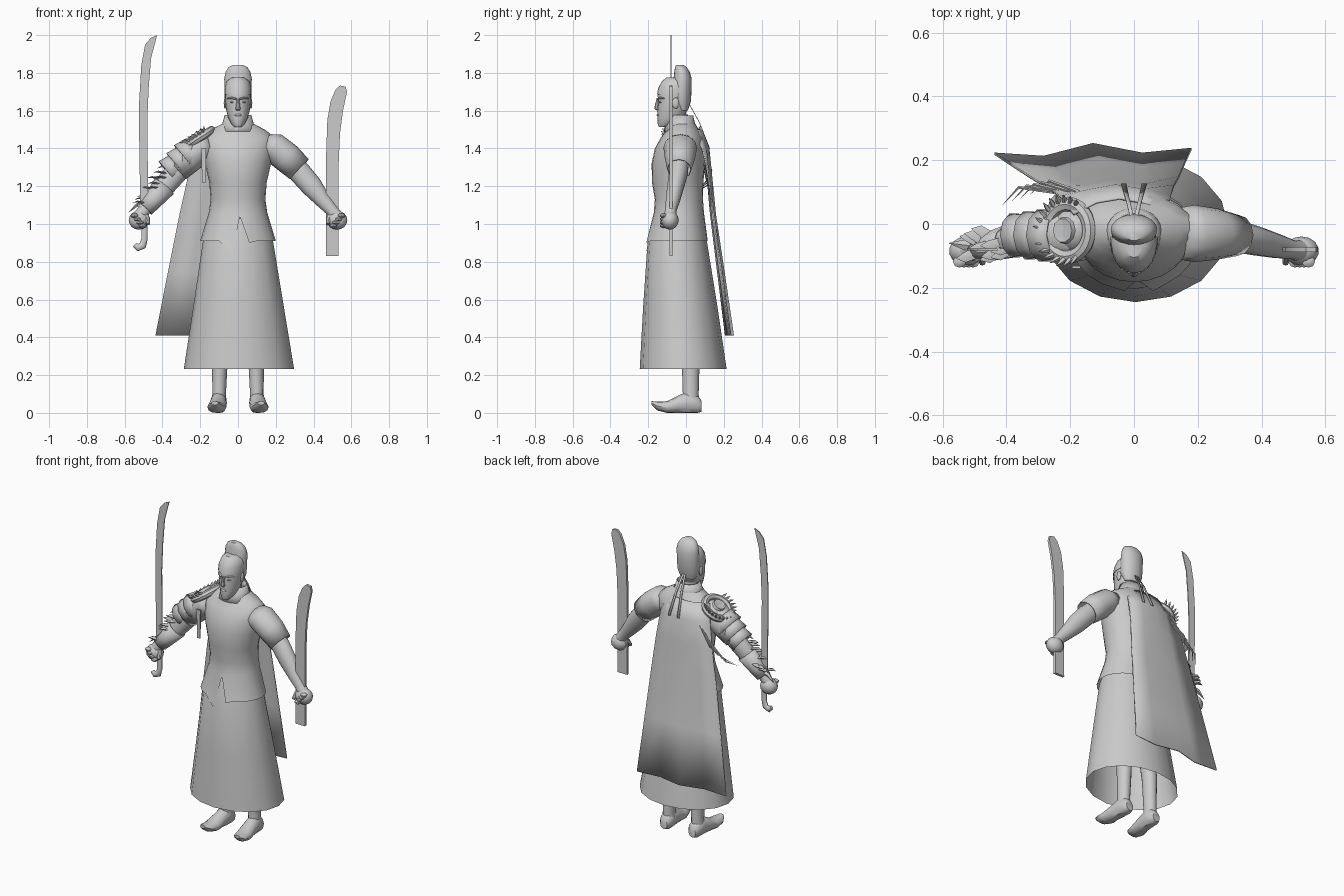
import bpy, bmesh, math, random
from mathutils import Vector, Matrix

random.seed(4)
grey = bpy.data.materials.new("plain_grey")
grey.diffuse_color = (0.6, 0.6, 0.6, 1)


def add(name, verts, faces, solid=0.0):
    me = bpy.data.meshes.new(name)
    me.from_pydata([tuple(v) for v in verts], [], faces)
    me.materials.append(grey)
    ob = bpy.data.objects.new(name, me)
    bpy.context.collection.objects.link(ob)
    if solid:
        mod = ob.modifiers.new("thickness", "SOLIDIFY")
        mod.thickness = solid
        mod.offset = 0
    return ob


def loft(name, rings, n=12, axis=None, ref=(0, 1, 0), caps=True, solid=0.0):
    """Elliptical sections (x, y, z, a, b) along a path; b lies along ref."""
    pts = [Vector(r[:3]) for r in rings]
    verts, faces = [], []
    for k, r in enumerate(rings):
        d = Vector(axis) if axis else (pts[min(k + 1, len(pts) - 1)] - pts[max(k - 1, 0)]).normalized()
        v = Vector(ref)
        v = (v - d * v.dot(d)).normalized()
        u = v.cross(d)
        for i in range(n):
            t = 2 * math.pi * i / n
            verts.append(pts[k] + u * (r[3] * math.cos(t)) + v * (r[4] * math.sin(t)))
    for k in range(len(rings) - 1):
        for i in range(n):
            j = (i + 1) % n
            faces.append((k * n + i, k * n + j, (k + 1) * n + j, (k + 1) * n + i))
    if caps:
        faces += [tuple(reversed(range(n))), tuple(range((len(rings) - 1) * n, len(rings) * n))]
    return add(name, verts, faces, solid)


def body(name, rings, n=24, caps=True, solid=0.0):
    """Level sections given as (z, half width, front y, back y)."""
    return loft(name, [(0, (f + b) / 2, z, w, (b - f) / 2) for z, w, f, b in rings],
                n, (0, 0, 1), caps=caps, solid=solid)


def plate(name, outline, y, thick):
    """Flat x-z outline given a thickness along y."""
    n = len(outline)
    verts = [(x, y + s * thick / 2, z) for s in (-1, 1) for x, z in outline]
    faces = [tuple(range(n)), tuple(reversed(range(n, 2 * n)))]
    faces += [(i, i + n, (i + 1) % n + n, (i + 1) % n) for i in range(n)]
    return add(name, verts, faces)


def ball(name, loc, size, seg=14):
    bm = bmesh.new()
    bmesh.ops.create_uvsphere(bm, u_segments=seg, v_segments=seg // 2 + 1, radius=1)
    bmesh.ops.transform(bm, matrix=Matrix.Translation(loc) @ Matrix.Diagonal((*size, 1)), verts=bm.verts)
    ob = add(name, [], [])
    bm.to_mesh(ob.data)
    bm.free()
    return ob


def spike(name, base, tip, a, b, bend=(0, 0, 0)):
    p, q = Vector(base), Vector(tip)
    m = (p + q) / 2 + Vector(bend)
    return loft(name, [(*p, a, b), (*m, a * .8, b * .8), (*q, a * .05, b * .05)], 5)


# Jacket, with a notch cut into the front hem
jacket = body("jacket", [(.91, .2, -.21, .115), (1.06, .155, -.17, .095), (1.13, .145, -.165, .09),
                         (1.22, .152, -.18, .092), (1.32, .175, -.182, .1), (1.4, .192, -.165, .105),
                         (1.455, .195, -.135, .09), (1.495, .15, -.105, .07), (1.53, .085, -.09, .05)],
              caps=False)
for i, co in {17: (-.03, -.21, .85), 18: (.01, -.175, 1.04), 19: (.06, -.21, .9)}.items():
    jacket.data.vertices[i].co = co

# Standing collar with open front
collar = body("collar", [(1.49, .105, -.115, .06), (1.53, .08, -.1, .045), (1.575, .068, -.085, .035)],
              caps=False, solid=.006)
for k, drop in ((1, .02), (2, .06)):
    collar.data.vertices[24 * k + 18].co.z -= drop
    collar.data.vertices[24 * k + 18].co.y -= .012

# Long open skirt
skirt = loft("skirt", [(.005, -.015, .232, .292, .23), (.003, -.03, .56, .24, .197),
                       (0, -.046, .9, .187, .158), (0, -.04, 1.03, .145, .12)], 16, (0, 0, 1), caps=False)

# Neck, head and tall bound hair
body("neck", [(1.46, .06, -.1, .03), (1.52, .046, -.09, .01), (1.58, .046, -.09, .01)], 16)
body("head", [(1.513, .018, -.143, -.1), (1.53, .036, -.15, -.05), (1.56, .051, -.15, -.01),
              (1.6, .062, -.15, .005), (1.64, .067, -.148, .018), (1.68, .069, -.15, .025),
              (1.72, .069, -.142, .028), (1.75, .06, -.125, .025), (1.77, .035, -.105, .01)], 20)
body("hair_cap", [(1.6, .05, -.045, .01), (1.65, .07, -.075, .026), (1.72, .072, -.075, .03),
                  (1.77, .073, -.066, .03), (1.805, .066, -.062, .02), (1.83, .05, -.058, .004),
                  (1.843, .025, -.052, -.015)], 20)
body("hairline", [(1.685, .0715, -.154, .02), (1.72, .0715, -.147, .03), (1.755, .061, -.128, .025),
                  (1.775, .035, -.105, .01)], 20)
loft("nose", [(0, -.15, 1.665, .007, .005), (0, -.153, 1.63, .01, .012), (0, -.153, 1.61, .014, .014),
              (0, -.148, 1.6, .008, .006)], 8, (0, 0, 1))
ball("lips", (0, -.148, 1.577), (.02, .008, .007), 10)
for s in (-1, 1):
    loft("brow", [(s * .01, -.15, 1.662, .005, .008), (s * .035, -.138, 1.668, .006, .008),
                  (s * .055, -.115, 1.665, .003, .005)], 6)
    ball("eye", (s * .028, -.134, 1.645), (.014, .009, .006), 10)
    ball("ear", (s * .068, -.055, 1.64), (.008, .018, .03), 10)
    # Hair ribbons down the back
    add("hair_ribbon", [(0, .02, 1.63), (s * .012, .02, 1.63), (s * .012, .07, 1.54), (s * .024, .07, 1.54),
                        (s * .024, .125, 1.4), (s * .04, .125, 1.4)], [(0, 1, 3, 2), (2, 3, 5, 4)], .004)

    # Arms, fists and short flared sleeves
    loft("sleeve", [(s * .15, -.03, 1.415, .06, .08), (s * .19, -.03, 1.405, .077, .087),
                    (s * .26, -.032, 1.35, .078, .078), (s * .325, -.036, 1.29, .07, .062)],
         12, caps=False, solid=.005)
    loft("arm", [(s * .24, -.03, 1.36, .05, .05), (s * .33, -.04, 1.27, .06, .05),
                 (s * .39, -.055, 1.2, .057, .045), (s * .45, -.07, 1.125, .042, .038),
                 (s * .495, -.08, 1.075, .034, .03), (s * .52, -.084, 1.04, .036, .034)], 14)
    ball("fist", (s * .525, -.085, 1.02), (.055, .046, .05))
    for i in range(4):
        ball("finger", (s * (.505 + .014 * i), -.118, .99 + .018 * i), (.022, .02, .013), 8)
    loft("thumb", [(s * .5, -.08, 1.07, .012, .014), (s * .48, -.1, 1.03, .014, .014),
                   (s * .475, -.122, 1.0, .01, .01)], 8)

    # Legs and shoes with upturned toes
    loft("leg", [(s * .08, -.03, 1.0, .075, .075), (s * .09, .005, .55, .055, .058),
                 (s * .095, .025, .3, .042, .048), (s * .1, .025, .1, .036, .042),
                 (s * .1, .025, .05, .04, .045)], 12, (0, 0, 1))
    shoe = loft("shoe", [(s * .1, .082, .035, .025, .03), (s * .1, .06, .045, .04, .05),
                         (s * .102, .01, .055, .043, .06), (s * .106, -.04, .045, .045, .047),
                         (s * .112, -.1, .03, .05, .032), (s * .118, -.15, .036, .042, .024),
                         (s * .122, -.182, .052, .018, .01)], 12, (0, -1, 0), ref=(0, 0, 1))
    for v in shoe.data.vertices:
        v.co.z = max(v.co.z, 0)

# Cape: narrow at the shoulders, flaring to a folded hem
rows = [(1.5, -.19, .1, .08), (1.4, -.23, .115, .115), (1.25, -.265, .125, .125),
        (1.05, -.31, .14, .14), (.75, -.37, .158, .18), (.41, -.437, .18, .225)]
folds = [-.005, -.015, .025, -.005, .01]
verts, faces = [], []
for k, (z, x0, x1, y) in enumerate(rows):
    for i, f in enumerate(folds):
        hug = .05 * (abs(i - 2) / 2) ** 2 * max(0, 1 - k / 2.5)
        verts.append((x0 + (x1 - x0) * i / 4, y + f * k / 5 - hug, z))
for k in range(5):
    faces += [(5 * k + i, 5 * k + i + 1, 5 * k + i + 6, 5 * k + i + 5) for i in range(4)]
add("cape", verts, faces, .008)

# Curved sword
plate("sword_blade", [(-.475, 1.12), (-.478, 1.35), (-.48, 1.55), (-.473, 1.72), (-.46, 1.88), (-.428, 2.0),
                      (-.462, 1.985), (-.492, 1.95), (-.512, 1.84), (-.523, 1.65), (-.523, 1.45),
                      (-.518, 1.12)], -.08, .006)
loft("sword_guard", [(-.497, -.08, 1.09, .035, .022), (-.497, -.08, 1.105, .035, .022)], 10)
loft("sword_grip", [(-.497, -.08, 1.1, .017, .011), (-.495, -.08, 1.0, .017, .011),
                    (-.495, -.08, .92, .017, .011), (-.505, -.08, .885, .02, .013),
                    (-.53, -.08, .875, .02, .014), (-.548, -.08, .89, .012, .01)], 10)

# Scabbard in the other hand
plate("scabbard", [(.465, .83), (.532, .83), (.532, 1.3), (.54, 1.48), (.556, 1.6), (.577, 1.7), (.57, 1.728),
                   (.54, 1.733), (.516, 1.71), (.49, 1.65), (.473, 1.55), (.466, 1.35)], -.08, .016)

# Shoulder guard: tilted roll with a domed boss and a rim of spikes
out = Vector((-.55, 0, .83)).normalized()
side = Vector((-.83, 0, -.55)).normalized()
mid = Vector((-.205, -.02, 1.455))


def rim(t, r, h):
    return mid + side * (r * math.cos(t)) + Vector((0, r * 1.05 * math.sin(t), 0)) + out * h


verts, faces, n, m = [], [], 24, 8
for i in range(n):
    for j in range(m):
        w = 2 * math.pi * j / m
        verts.append(rim(2 * math.pi * i / n, .078 + .022 * math.cos(w), .022 * math.sin(w)))
        faces.append((i * m + j, (i + 1) % n * m + j, (i + 1) % n * m + (j + 1) % m, i * m + (j + 1) % m))
add("shoulder_roll", verts, faces)
loft("shoulder_boss", [(*(mid - out * .03), .07, .075), (*(mid + out * .005), .06, .062),
                       (*(mid + out * .025), .035, .036), (*(mid + out * .03), .008, .008)], 10)
loft("inner_roll", [(*(mid + out * .012), .042, .045), (*(mid + out * .035), .036, .038),
                    (*(mid + out * .03), .02, .022)], 10)
for i in range(17):
    t = -2.0 + 4.0 * i / 16
    spike("rim_spike", rim(t, .085, .012), rim(t + .12, .108, .04), .009, .009)

# Overlapping arm plates
for i in range(3):
    x, z = -.255 - .045 * i, 1.375 - .037 * i
    w = .083 - .007 * i
    lame = loft("arm_plate", [(x + .025, -.033, z + .02, w - .012, w - .01), (x - .03, -.036, z - .025, w, w)],
                10, caps=False, solid=.006)

# Leaf-like fins along elbow and forearm
for i in range(10):
    f = i / 9
    p = Vector((-.36 - .12 * f, -.045 - .03 * f, 1.25 - .15 * f))
    ang = random.uniform(-1.2, 1.2)
    r = .05 - .018 * f
    o = Vector((-.76 * math.cos(ang), math.sin(ang), .65 * math.cos(ang)))
    spike("forearm_fin", p + o * r * .7, p + o * (r + .022) + Vector((-.045, 0, -.015)), .007, .02, o * .012)
loft("bracer", [(-.39, -.055, 1.2, .062, .05), (-.45, -.07, 1.125, .048, .044), (-.49, -.079, 1.08, .042, .038)],
     10, caps=False, solid=.005)
spike("elbow_horn", (-.34, -.05, 1.29), (-.425, -.075, 1.295), .014, .02, (0, 0, .025))
spike("wrist_horn", (-.49, -.07, 1.11), (-.58, -.06, 1.06), .012, .02, (0, 0, .015))

# Hanging strap and trailing wisps
plate("strap", [(-.19, 1.22), (-.172, 1.22), (-.168, 1.4), (-.195, 1.4)], -.135, .008)
for i in range(5):
    spike("wisp", (-.17 - .02 * i, .1, 1.38 - .025 * i), (-.3 - .028 * i, .1 - .01 * i, 1.22 - .012 * i),
          .004, .006, (-.03, .035, -.02))

# Smooth shading with kept edges
bpy.ops.object.select_all(action="SELECT")
bpy.context.view_layer.objects.active = jacket
bpy.ops.object.shade_smooth_by_angle(angle=math.radians(40))
